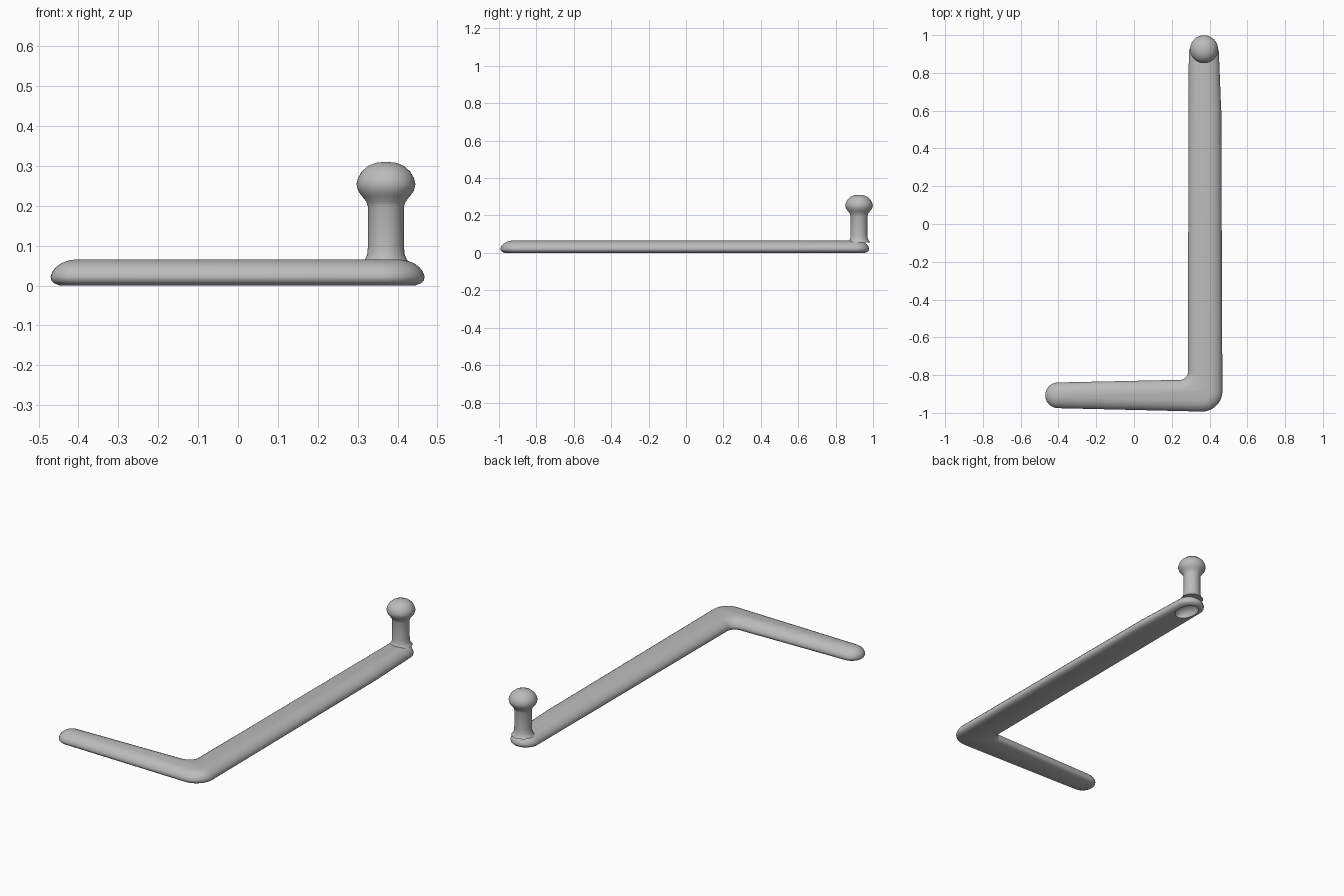
import bpy, bmesh
from math import cos, sin, pi, radians

cube = bpy.data.objects.get("Cube")
if cube:
    bpy.data.objects.remove(cube, do_unlink=True)

grey = bpy.data.materials.new("plain grey")
grey.use_nodes = True
colour = (0.5, 0.5, 0.5, 1)
grey.diffuse_color = colour
grey.node_tree.nodes["Principled BSDF"].inputs["Base Color"].default_value = colour


def loft(name, rings):
    """Join stacked rings of points into a closed solid."""
    bm = bmesh.new()
    loops = [[bm.verts.new(p) for p in ring] for ring in rings]
    n = len(loops[0])
    for low, high in zip(loops, loops[1:]):
        for i in range(n):
            j = (i + 1) % n
            bm.faces.new((low[i], low[j], high[j], high[i]))
    bm.faces.new(loops[0][::-1])
    bm.faces.new(loops[-1])
    bmesh.ops.recalc_face_normals(bm, faces=bm.faces)
    mesh = bpy.data.meshes.new(name)
    bm.to_mesh(mesh)
    bm.free()
    obj = bpy.data.objects.new(name, mesh)
    bpy.context.collection.objects.link(obj)
    mesh.materials.append(grey)
    return obj


def activate(obj):
    bpy.ops.object.select_all(action='DESELECT')
    obj.select_set(True)
    bpy.context.view_layer.objects.active = obj


def ellipse(x, y, rx, ry, z, n=40):
    return [(x + rx * cos(2 * pi * i / n), y + ry * sin(2 * pi * i / n), z)
            for i in range(n)]


# Bent bar: arcs of the outline as centre, radius, start, end, inset sign
ARCS = [
    (-0.402, -0.907, 0.068, 90, 270, -1),   # free end
    (0.36, -0.885, 0.108, 270, 360, -1),    # outer corner
    (0.35, 0.6, 0.112, 0, 8, -1),           # taper
    (0.37, 0.9, 0.08, 8, 180, -1),          # post end
    (0.245, -0.785, 0.04, 0, -90, 1),       # inner corner
]


def outline(inset, z, steps=14):
    ring = []
    for x, y, r, start, end, sign in ARCS:
        for i in range(steps + 1):
            a = radians(start + (end - start) * i / steps)
            ring.append((x + (r + sign * inset) * cos(a),
                         y + (r + sign * inset) * sin(a), z))
    return ring


SECTION = [(0.024, 0), (0.009, 0.006), (0.002, 0.013), (0, 0.023), (0.005, 0.036),
           (0.014, 0.047), (0.027, 0.056), (0.042, 0.062), (0.058, 0.065)]
bar = loft("bent_bar", [outline(inset, z) for inset, z in SECTION])

# Oval hollow under the post
hollow = [ellipse(0.37, 0.88, 0.052, 0.075, -0.02)]
for k in range(8):
    a = radians(k * 11)
    hollow.append(ellipse(0.37, 0.88, 0.052 * cos(a), 0.075 * cos(a), 0.045 * sin(a)))
cutter = loft("hollow_cutter", hollow)
cutter.hide_render = True
cut = bar.modifiers.new("hollow", 'BOOLEAN')
cut.operation = 'DIFFERENCE'
cut.solver = 'EXACT'
cut.object = cutter
activate(bar)
bpy.ops.object.modifier_apply(modifier=cut.name)
bpy.data.objects.remove(cutter, do_unlink=True)

# Upright post with a rounded knob
PROFILE = [(0.06, 0.056), (0.052, 0.066), (0.047, 0.078), (0.045, 0.1), (0.045, 0.198),
           (0.049, 0.21), (0.06, 0.224), (0.07, 0.238), (0.074, 0.254), (0.07, 0.27),
           (0.061, 0.286), (0.045, 0.3), (0.025, 0.308), (0.006, 0.31)]
post = loft("post_with_knob", [ellipse(0.371, 0.925, r, r, z) for r, z in PROFILE])

for part in (bar, post):
    activate(part)
    bpy.ops.object.shade_smooth_by_angle(angle=radians(40))
